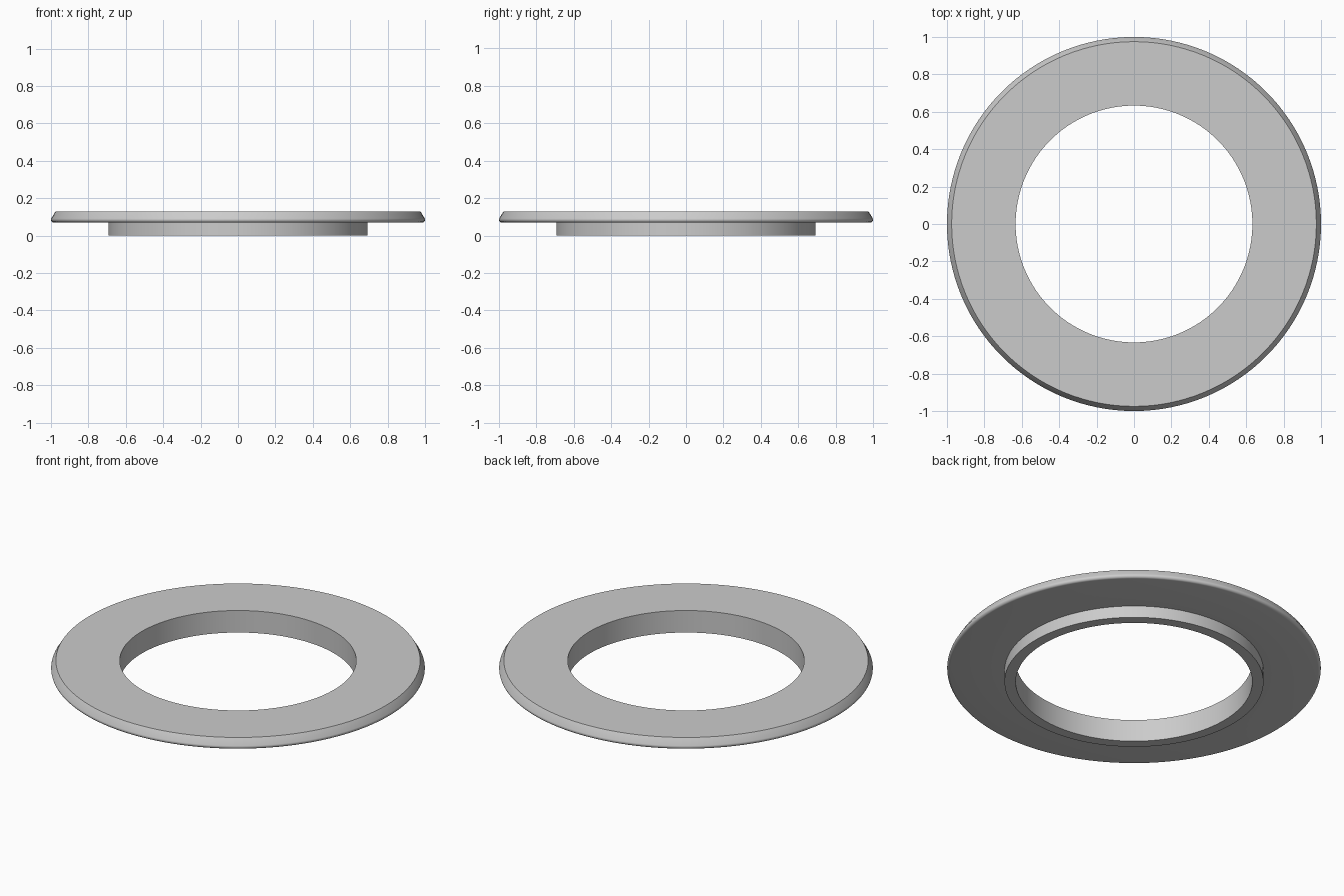
import bpy, bmesh, math
from mathutils import Matrix, Vector

cube = bpy.data.objects.get("Cube")
if cube:
    bpy.data.objects.remove(cube, do_unlink=True)

SEGMENTS = 128

grey = bpy.data.materials.new("plain grey")
grey.use_nodes = True
colour = (0.6, 0.6, 0.6, 1)
grey.diffuse_color = colour
grey.node_tree.nodes["Principled BSDF"].inputs["Base Color"].default_value = colour


def lathe(name, profile):
    """Turn a closed (radius, height) profile into a ring around z."""
    bm = bmesh.new()
    rings = []
    for i in range(SEGMENTS):
        turn = Matrix.Rotation(math.tau * i / SEGMENTS, 3, "Z")
        rings.append([bm.verts.new(turn @ Vector((r, 0, z))) for r, z in profile])
    for i, ring in enumerate(rings):
        after = rings[(i + 1) % SEGMENTS]
        for j in range(len(profile)):
            k = (j + 1) % len(profile)
            bm.faces.new((ring[j], after[j], after[k], ring[k]))
    bmesh.ops.recalc_face_normals(bm, faces=bm.faces)
    mesh = bpy.data.meshes.new(name)
    bm.to_mesh(mesh)
    bm.free()
    mesh.materials.append(grey)
    obj = bpy.data.objects.new(name, mesh)
    bpy.context.collection.objects.link(obj)
    bpy.ops.object.select_all(action="DESELECT")
    obj.select_set(True)
    bpy.context.view_layer.objects.active = obj
    bpy.ops.object.shade_smooth_by_angle(angle=math.radians(35))
    return obj


# Rounded lower lip of the rim, swept from the underside up to the bevel
lip_radius, lip_z, lip_size = 0.985, 0.085, 0.015
lip = []
for step in range(7):
    a = math.radians(-90 + 115 * step / 6)
    lip.append((lip_radius + lip_size * math.cos(a), lip_z + lip_size * math.sin(a)))

# Stepped ring: collar below, wide flange with a bevelled rim above
bore, collar, flange_top = 0.633, 0.693, 0.13
lathe("flanged_ring", [(bore, 0), (collar, 0), (collar, 0.07)] + lip
      + [(0.975, flange_top), (bore, flange_top)])
